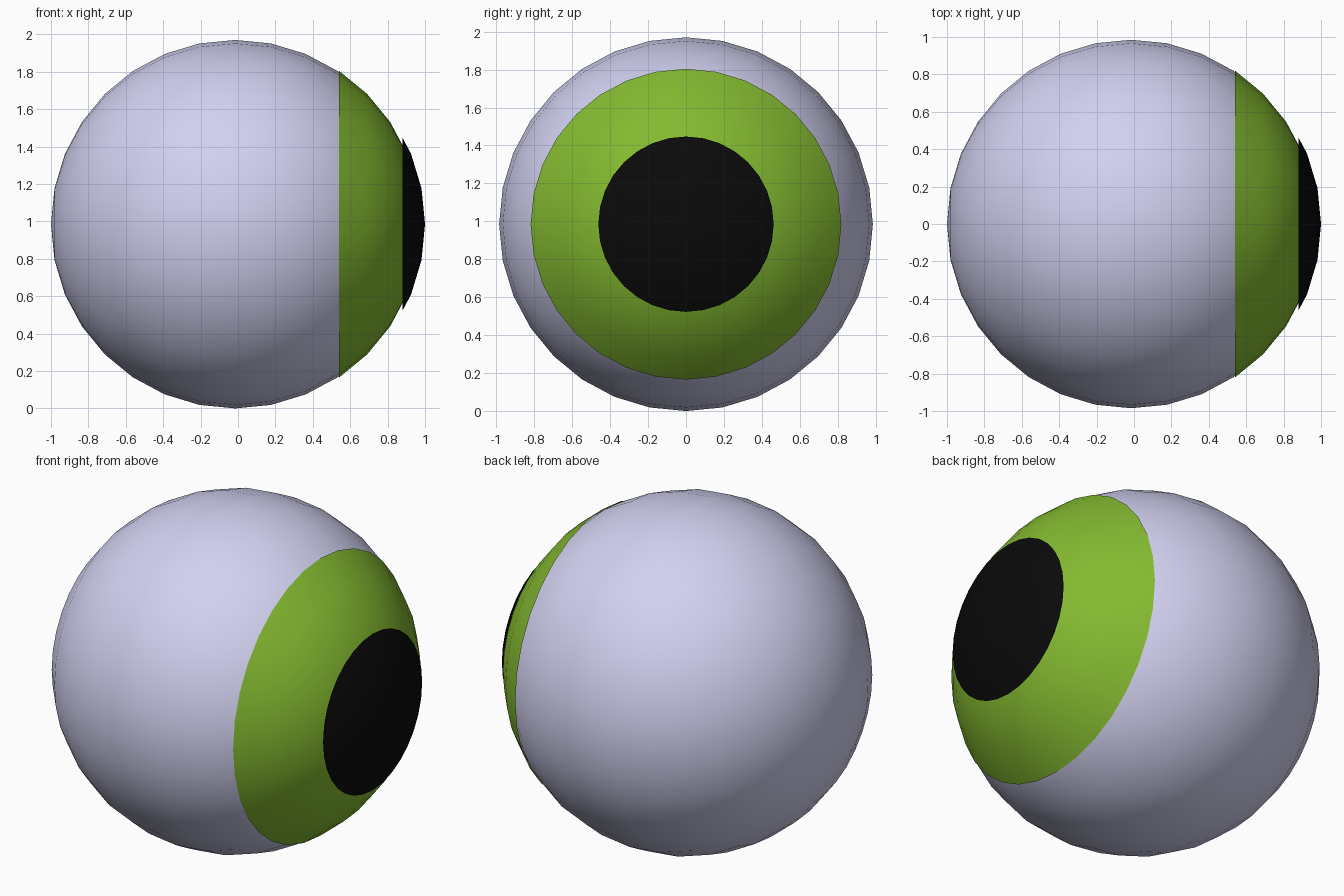
import bpy, bmesh, math
from mathutils import Matrix

if "Cube" in bpy.data.objects:
    bpy.data.objects.remove(bpy.data.objects["Cube"])

R = 0.985  # eyeball radius


def material(name, rgb):
    m = bpy.data.materials.new(name)
    m.diffuse_color = (*rgb, 1)
    m.use_nodes = True
    m.node_tree.nodes["Principled BSDF"].inputs["Base Color"].default_value = m.diffuse_color
    return m


def sphere_part(name, shift, rgb, cut=None):
    """32 x 16 sphere with poles on x; with cut, keep only the cap beyond x = cut."""
    bm = bmesh.new()
    bmesh.ops.create_uvsphere(bm, u_segments=32, v_segments=16, radius=R,
                              matrix=Matrix.Rotation(math.pi / 2, 4, 'Y'))
    if cut is not None:
        bmesh.ops.bisect_plane(bm, geom=bm.verts[:] + bm.edges[:] + bm.faces[:],
                               dist=1e-4, plane_co=(cut, 0, 0), plane_no=(1, 0, 0),
                               clear_inner=True)
    for f in bm.faces:
        f.smooth = True
    me = bpy.data.meshes.new(name)
    bm.to_mesh(me)
    bm.free()
    me.materials.append(material(name, rgb))
    ob = bpy.data.objects.new(name, me)
    ob.location = (shift, 0, R)
    bpy.context.collection.objects.link(ob)
    return ob


def ring_x(steps):
    return R * math.cos(math.radians(11.25 * steps))


# Eyeball, then the two caps lifted slightly off it along +x
sphere_part("eyeball", -0.015, (0.64, 0.64, 0.88))
sphere_part("iris", -0.006, (0.23, 0.49, 0.03), ring_x(5))
sphere_part("pupil", 0.015, (0.003, 0.003, 0.003), (ring_x(2) + ring_x(3)) / 2)
